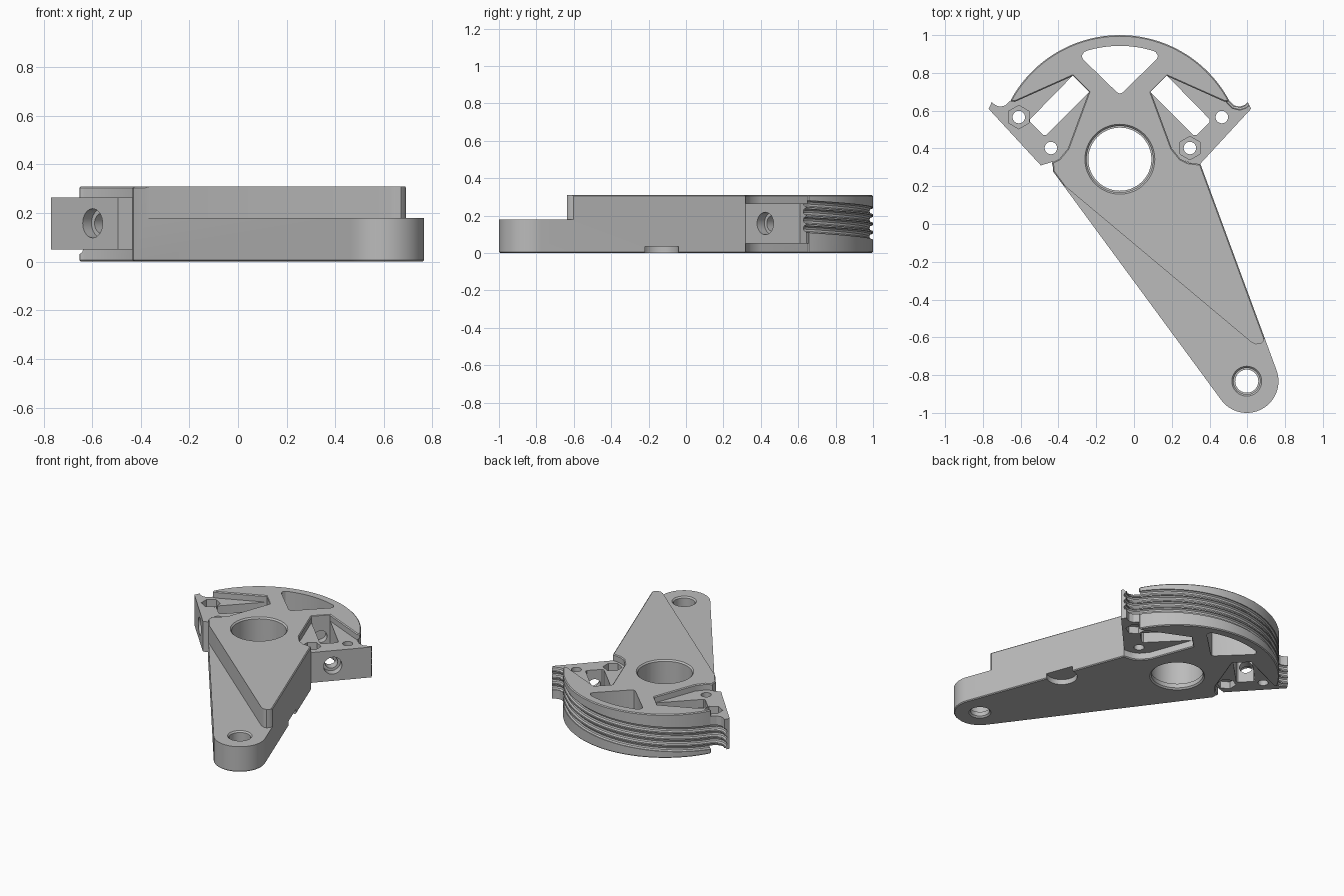
import bpy, bmesh, math
from mathutils import Vector, Matrix

cube = bpy.data.objects.get("Cube")
if cube:
    bpy.data.objects.remove(cube, do_unlink=True)

HUB, TIP = (-0.075, 0.343), (0.597, -0.832)
TOP = 0.31

metal = bpy.data.materials.new("plain grey")
metal.use_nodes = True
GREY = (0.5, 0.5, 0.5, 1)
metal.diffuse_color = GREY
metal.node_tree.nodes["Principled BSDF"].inputs["Base Color"].default_value = GREY


def arc(c, r, a0, a1, n):
    steps = [math.radians(a0 + (a1 - a0) * i / n) for i in range(n + 1)]
    return [(c[0] + r * math.cos(a), c[1] + r * math.sin(a)) for a in steps]


def mirror(points):
    """Reflect across the hub's centre line, keeping the winding order."""
    return [(2 * HUB[0] - x, y) for x, y in reversed(points)]


def finish(name, bm):
    bmesh.ops.recalc_face_normals(bm, faces=bm.faces)
    mesh = bpy.data.meshes.new(name)
    bm.to_mesh(mesh)
    bm.free()
    mesh.materials.append(metal)
    ob = bpy.data.objects.new(name, mesh)
    bpy.context.collection.objects.link(ob)
    return ob


def prism(name, outline, z0, z1, bevel=0):
    bm = bmesh.new()
    base = bm.faces.new([bm.verts.new((x, y, z0)) for x, y in outline])
    new = bmesh.ops.extrude_face_region(bm, geom=[base], use_keep_orig=True)["geom"]
    up = [v for v in new if isinstance(v, bmesh.types.BMVert)]
    bmesh.ops.translate(bm, verts=up, vec=(0, 0, z1 - z0))
    if bevel:
        rims = [e for e in bm.edges if abs(e.verts[0].co.z - e.verts[1].co.z) < 1e-5]
        bmesh.ops.bevel(bm, geom=rims, offset=bevel, segments=1, affect='EDGES',
                        clamp_overlap=True)
    return finish(name, bm)


def cone(name, start, end, r0, r1=None, sides=48):
    a, b = Vector(start), Vector(end)
    bm = bmesh.new()
    turn = (b - a).to_track_quat('Z', 'Y').to_matrix().to_4x4()
    bmesh.ops.create_cone(bm, cap_ends=True, segments=sides, radius1=r0,
                          radius2=r0 if r1 is None else r1, depth=(b - a).length,
                          matrix=Matrix.Translation((a + b) / 2) @ turn)
    return finish(name, bm)


def sweep(name, path, heights, r, sides=10):
    """Round tube along a plan path, used to cut a cable groove."""
    bm, rings = bmesh.new(), []
    for i, (x, y) in enumerate(path):
        p, q = path[max(i - 1, 0)], path[min(i + 1, len(path) - 1)]
        n = Vector((q[1] - p[1], p[0] - q[0], 0)).normalized()
        ring = []
        for k in range(sides):
            a = 2 * math.pi * k / sides
            ring.append(bm.verts.new(Vector((x, y, heights[i])) + n * r * math.cos(a)
                                     + Vector((0, 0, r * math.sin(a)))))
        rings.append(ring)
    for s, t in zip(rings, rings[1:]):
        for k in range(sides):
            j = (k + 1) % sides
            bm.faces.new((s[k], s[j], t[j], t[k]))
    bm.faces.new(rings[0])
    bm.faces.new(rings[-1])
    return finish(name, bm)


def combine(ob, other, operation):
    mod = ob.modifiers.new("combine", 'BOOLEAN')
    mod.operation, mod.object, mod.solver = operation, other, 'EXACT'
    bpy.context.view_layer.objects.active = ob
    bpy.ops.object.modifier_apply(modifier=mod.name)
    bpy.data.objects.remove(other, do_unlink=True)


# Plate: lever arm, hub, spokes and rim in one outline
bay = [(0.285, 0.325), (0.245, 0.345), (0.2, 0.4), (0.09, 0.698),
       (0.175, 0.783), (0.48, 0.647), (0.5, 0.648)]
outline = (arc(TIP, 0.168, 216, 380, 32) + [(0.352, 0.317)] + bay
           + arc(HUB, 0.657, 28.5, 151.5, 64) + mirror(bay)
           + [(-0.43, 0.305), (-0.43, 0.28)])
lever = prism("lever_plate", outline, 0, TOP, 0.006)

# Lower step on the arm, left of the diagonal
step = [(-0.6, 0.395), (-0.365, 0.2), (0.62, -0.625), (0.645, -0.637), (0.67, -0.635),
        (0.685, -0.62), (0.695, -0.59), (0.9, -0.6), (0.9, -1.2), (-0.6, -1.2)]
combine(lever, prism("step_cut", step, 0.18, 0.5), 'DIFFERENCE')

# Clamp blocks filling both bays at mid height
flare = [(0.62, 0.61), (0.603, 0.645), (0.585, 0.63), (0.56, 0.621),
         (0.53, 0.628), (0.508, 0.65)]
block = [(0.343, 0.31)] + flare + [(0.45, 0.7), (0.17, 0.82), (0.05, 0.7), (0.15, 0.37)]
for side in (block, mirror(block)):
    combine(lever, prism("clamp_block", side, 0.05, 0.265), 'UNION')

# Windows through the blocks, and the opening in the rim
window = [(0.174, 0.786), (0.087, 0.699), (0.3, 0.485), (0.315, 0.47), (0.33, 0.47),
          (0.4, 0.54), (0.4, 0.555)]
opening = ([(-0.09, 0.697), (-0.075, 0.69), (-0.06, 0.697), (0.12, 0.872), (0.127, 0.89),
            (0.115, 0.91)] + arc(HUB, 0.6, 73, 107, 16)
           + [(-0.265, 0.91), (-0.277, 0.89), (-0.27, 0.872)])
for shape in (window, mirror(window), opening):
    combine(lever, prism("window_cut", shape, -0.1, 0.5), 'DIFFERENCE')

# Hub and arm-end bores: through hole, seat above a lip, edge chamfers
for (x, y), r, top in ((HUB, 0.167, TOP), (TIP, 0.061, 0.18)):
    combine(lever, cone("bore", (x, y, -0.1), (x, y, 0.5), r, sides=64), 'DIFFERENCE')
    combine(lever, cone("seat", (x, y, 0.04), (x, y, 0.5), r + 0.009, sides=64), 'DIFFERENCE')
    combine(lever, cone("top_chamfer", (x, y, top - 0.012), (x, y, top + 0.002),
                        r + 0.007, r + 0.02, 64), 'DIFFERENCE')
    combine(lever, cone("under_chamfer", (x, y, 0.012), (x, y, -0.002),
                        r - 0.002, r + 0.012, 64), 'DIFFERENCE')

# Bolt holes in the blocks, with hexagonal nut pockets on alternating sides
bolts = [(-0.61, 0.566, True), (-0.44, 0.402, False),
         (0.296, 0.402, True), (0.465, 0.566, False)]
for x, y, nut_on_top in bolts:
    combine(lever, cone("bolt_hole", (x, y, -0.1), (x, y, 0.5), 0.033, sides=32), 'DIFFERENCE')
    z0, z1 = (0.215, 0.45) if nut_on_top else (-0.1, 0.1)
    combine(lever, cone("nut_pocket", (x, y, z0), (x, y, z1), 0.062, sides=6), 'DIFFERENCE')

# Cross holes from the outer block faces through the windows into the spokes
for s in (1, -1):
    def along(d):
        return (HUB[0] + s * (0.51 - d * 0.707), 0.437 + d * 0.707, 0.158)
    combine(lever, cone("cross_hole", along(-0.2), along(0.48), 0.042, sides=32), 'DIFFERENCE')
    combine(lever, cone("cross_seat", along(-0.2), along(0.035), 0.06, sides=32), 'DIFFERENCE')

# Cable grooves slanting around the rim and out along the flared tips
half = [(0.635, 0.675)] + flare[1:]
path = half + arc(HUB, 0.657, 30, 150, 64) + mirror(half)
for i in range(4):
    heights = [0.268 - 0.045 * i - 0.09 * k / (len(path) - 1) for k in range(len(path))]
    combine(lever, sweep("cable_groove", path, heights, 0.019), 'DIFFERENCE')

# Shallow round notch under the arm's edge
combine(lever, cone("under_notch", (0.49, -0.14, -0.1), (0.49, -0.14, 0.036), 0.1), 'DIFFERENCE')

bpy.ops.object.select_all(action='DESELECT')
lever.select_set(True)
bpy.context.view_layer.objects.active = lever
bpy.ops.object.shade_smooth_by_angle(angle=math.radians(30))
